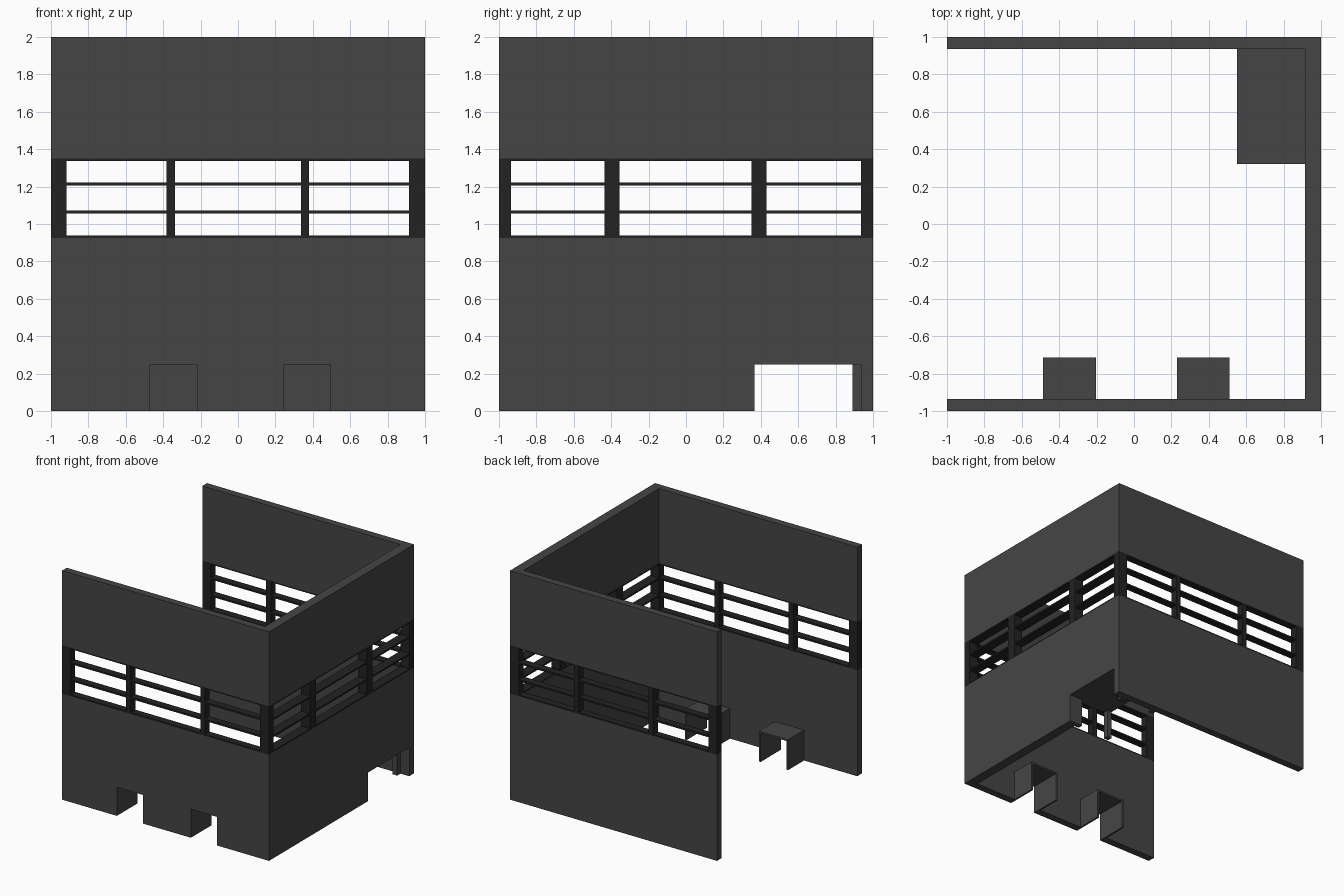
import bpy, bmesh
from mathutils import Vector

cube = bpy.data.objects.get("Cube")
if cube:
    bpy.data.objects.remove(cube, do_unlink=True)


def material(name, rgb):
    m = bpy.data.materials.new(name)
    m.use_nodes = True
    m.diffuse_color = (*rgb, 1)
    m.node_tree.nodes["Principled BSDF"].inputs["Base Color"].default_value = (*rgb, 1)
    return m


WALL = material("wall dark grey", (0.06, 0.06, 0.06))
FRAME = material("frame near black", (0.016, 0.016, 0.016))


def prism(name, profile, axis, lo, hi, mat):
    """Extrude a (horizontal, z) profile along the x or y axis from lo to hi."""
    def place(h, z):
        return (h, lo, z) if axis == "y" else (lo, h, z)
    bm = bmesh.new()
    face = bm.faces.new([bm.verts.new(place(h, z)) for h, z in profile])
    ext = bmesh.ops.extrude_face_region(bm, geom=[face], use_keep_orig=True)
    verts = [g for g in ext["geom"] if isinstance(g, bmesh.types.BMVert)]
    step = Vector((0, hi - lo, 0)) if axis == "y" else Vector((hi - lo, 0, 0))
    bmesh.ops.translate(bm, verts=verts, vec=step)
    bmesh.ops.recalc_face_normals(bm, faces=bm.faces)
    mesh = bpy.data.meshes.new(name)
    bm.to_mesh(mesh)
    bm.free()
    mesh.materials.append(mat)
    obj = bpy.data.objects.new(name, mesh)
    bpy.context.collection.objects.link(obj)
    return obj


def box(name, x, y, z, mat):
    return prism(name, [(x[0], z[0]), (x[1], z[0]), (x[1], z[1]), (x[0], z[1])],
                 "y", y[0], y[1], mat)


# Main dimensions
YI, XI = 0.935, 0.915              # inner faces of the walls
SILL, HEAD, TOP = 0.925, 1.35, 2.0  # window band and wall top
DOOR = 0.25
DOORS = [(-0.47, -0.22), (0.245, 0.495)]

# Lower walls, with doorways notched out of the profile
front = [(-1, 0)]
for a, b in DOORS:
    front += [(a, 0), (a, DOOR), (b, DOOR), (b, 0)]
front += [(1, 0), (1, SILL), (-1, SILL)]
prism("front_lower_wall", front, "y", -1, -YI, WALL)
box("back_lower_wall", (-1, 1), (YI, 1), (0, SILL), WALL)
prism("left_lower_wall", [(-YI, 0), (0.365, 0), (0.365, DOOR), (YI, DOOR),
                          (YI, SILL), (-YI, SILL)], "x", XI, 1, WALL)

# Upper walls as one U-shaped band
box("front_upper_wall", (-1, 1), (-1, -YI), (HEAD, TOP), WALL)
box("back_upper_wall", (-1, 1), (YI, 1), (HEAD, TOP), WALL)
box("left_upper_wall", (XI, 1), (-YI, YI), (HEAD, TOP), WALL)

# Window posts and rails
RAILS = [(SILL, 0.938), (1.057, 1.072), (1.206, 1.221), (1.337, HEAD)]
POSTS = [(-1, -0.918), (-0.382, -0.338), (0.336, 0.38), (XI, 1)]
for side, y in (("front", (-1, -YI)), ("back", (YI, 1))):
    for i, x in enumerate(POSTS):
        box(f"{side}_window_post_{i + 1}", x, y, (SILL, HEAD), FRAME)
    for i, z in enumerate(RAILS):
        box(f"{side}_window_rail_{i + 1}", (-0.918, XI), y, z, FRAME)
for i, y in enumerate([(-0.435, -0.355), (0.35, 0.43)]):
    box(f"left_window_post_{i + 1}", (XI, 1), y, (SILL, HEAD), FRAME)
for i, z in enumerate(RAILS):
    box(f"left_window_rail_{i + 1}", (XI, 1), (-YI, YI), z, FRAME)

# Thin hoods behind the front doorways
T = 0.016
for i, (a, b) in enumerate(DOORS):
    hood = [(a - T, 0), (a, 0), (a, DOOR), (b, DOOR), (b, 0), (b + T, 0),
            (b + T, DOOR + T), (a - T, DOOR + T)]
    prism(f"doorway_hood_{i + 1}", hood, "y", -YI, -0.715, WALL)

# Four-legged table inside the side doorway
LEG = 0.045
box("table_top", (0.55, XI), (0.32, YI), (DOOR, DOOR + LEG), WALL)
for i, x in enumerate((0.55, XI - LEG)):
    for j, y in enumerate((0.32, YI - LEG)):
        box(f"table_leg_{2 * i + j + 1}", (x, x + LEG), (y, y + LEG), (0, DOOR), WALL)
